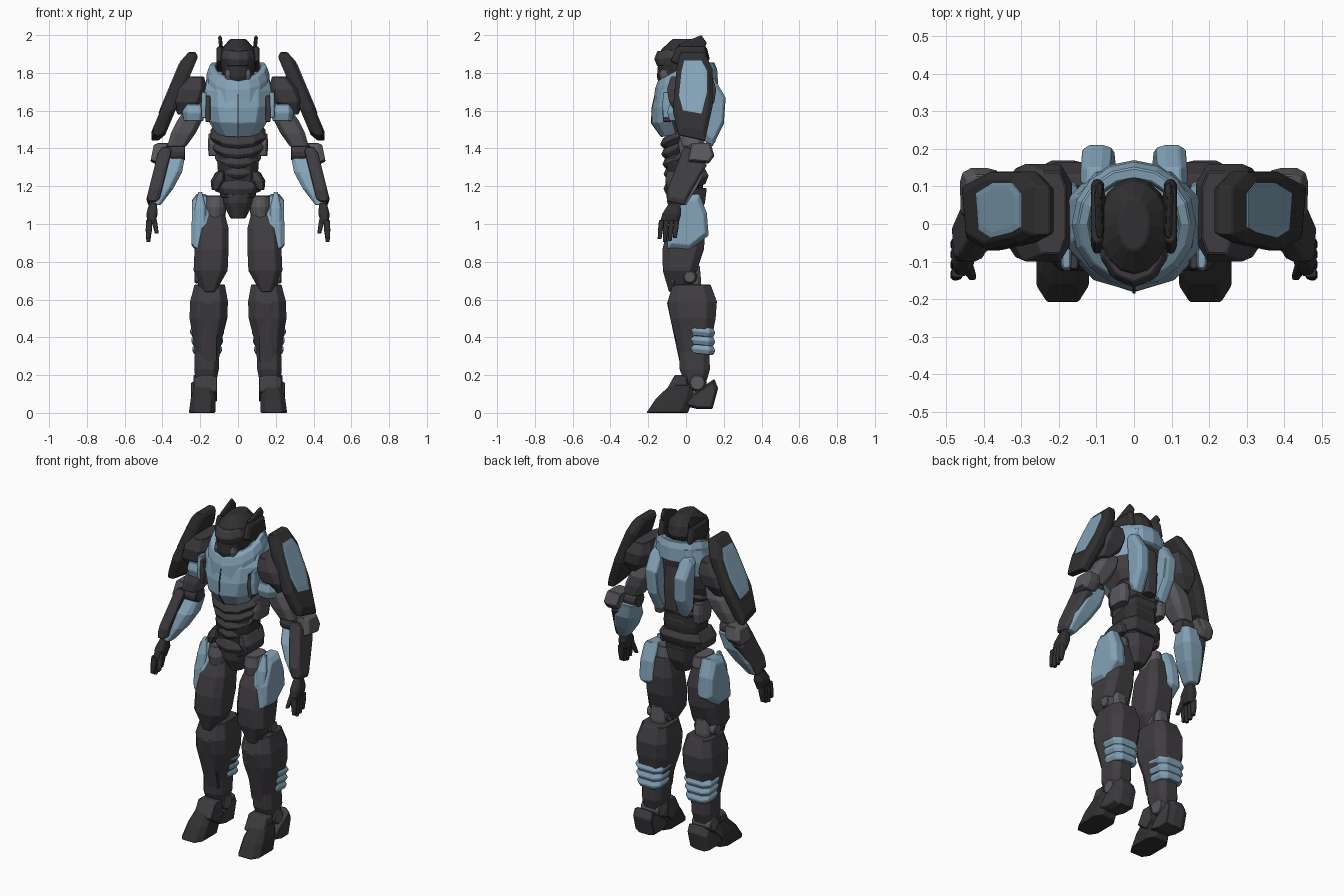
import bpy
import bmesh
import math
from mathutils import Vector

default_cube = bpy.data.objects.get("Cube")
if default_cube:
    bpy.data.objects.remove(default_cube, do_unlink=True)


def make_material(name, *colour):
    material = bpy.data.materials.new(name)
    material.use_nodes = True
    material.diffuse_color = (*colour, 1)
    shader = material.node_tree.nodes["Principled BSDF"]
    shader.inputs["Base Color"].default_value = (*colour, 1)
    return material


CHARCOAL = make_material("charcoal armour", .05, .046, .052)
BLACK = make_material("black armour", .03, .03, .032)
GREY = make_material("grey joints", .1, .1, .11)
BLUE = make_material("steel blue armour", .23, .37, .48)


def symmetric(right_half):
    """Close a cross-section by mirroring its right half, front to back."""
    left_half = [(-u, v) for u, v in reversed(right_half) if u]
    return right_half + left_half


# Unit cross-sections: chamfered box, pointed front, circle, sliver along the front ridge
BOX = symmetric([(.6, -1), (1, -.6), (1, .6), (.6, 1)])
PROW = symmetric([(0, -1), (.6, -.8), (1, -.3), (1, .5), (.6, 1)])
ROUND = [(math.sin(math.tau * i / 16), math.cos(math.tau * i / 16)) for i in range(16)]
RIDGE = symmetric([(.02, -1.02), (.02, -.9)])


def skin(name, material, rings, mirror=True, backing=None, rule=None, bevel=.004):
    """Bridge equal rings of points, cap both ends, optionally mirror across x."""
    bm = bmesh.new()
    loops = [[bm.verts.new(point) for point in ring] for ring in rings]
    for low, high in zip(loops, loops[1:]):
        for i in range(len(low)):
            bm.faces.new((low[i - 1], low[i], high[i], high[i - 1]))
    bm.faces.new(loops[0])
    bm.faces.new(loops[-1])
    bmesh.ops.recalc_face_normals(bm, faces=bm.faces)
    mesh = bpy.data.meshes.new(name)
    mesh.materials.append(material)
    if rule:
        mesh.materials.append(backing)
        for face in bm.faces:
            face.material_index = int(rule(face.calc_center_median(), face.normal))
    bm.to_mesh(mesh)
    bm.free()
    part = bpy.data.objects.new(name, mesh)
    bpy.context.collection.objects.link(part)
    if bevel:
        edge = part.modifiers.new("edge chamfer", "BEVEL")
        edge.width = bevel
        edge.segments = 1
    if mirror:
        other_side = part.modifiers.new("other side", "MIRROR")
        other_side.use_mirror_merge = False


def loft(name, material, bottom, top, sizes, shape=BOX, tilt=0, bow=0, **options):
    """Evenly spaced sections of (half width, half depth); tilt raises the back, bow bends it."""
    rings = []
    for step, (width, depth) in enumerate(sizes):
        along = step / (len(sizes) - 1)
        center = Vector(bottom).lerp(Vector(top), along)
        center.y += bow * math.sin(math.pi * along)
        rings.append([center + Vector((width * u, depth * v, tilt * (center.y + depth * v)))
                      for u, v in shape])
    skin(name, material, rings, **options)


def block(name, material, center, half, **options):
    """Barrel-shaped block, narrower at both ends."""
    width, depth, height = half
    middle, up = Vector(center), Vector((0, 0, height))
    ends = (width * .85, depth * .85)
    loft(name, material, middle - up, middle + up, [ends, (width, depth), ends], **options)


def slab(name, material, outline, inner, outer, lean=0, **options):
    """Side outline of (y, z) points, thickened along x with sloped rims."""
    middle = sum((Vector(point) for point in outline), Vector((0, 0))) / len(outline)
    rings = []
    for along, scale in ((0, .88), (.3, 1), (.75, 1), (1, .8)):
        x = inner + (outer - inner) * along
        offsets = [(Vector(point) - middle) * scale for point in outline]
        rings.append([(x + lean * d.y, middle.x + d.x, middle.y + d.y) for d in offsets])
    skin(name, material, rings, **options)


def disc(name, material, y, z, radius, inner, outer):
    slab(name, material, [(y + radius * u, z + radius * v) for u, v in ROUND], inner, outer)


# Head
block("neck", BLACK, (0, -.01, 1.75), (.09, .09, .07), mirror=False)
loft("helmet", BLACK, (0, -.03, 1.77), (0, 0, 1.98),
     [(.08, .09), (.09, .12), (.1, .14), (.09, .12), (.04, .07)], shape=ROUND, mirror=False)
loft("face_guard", BLACK, (0, -.09, 1.72), (0, -.08, 1.84),
     [(.04, .05), (.07, .07), (.07, .07)], shape=PROW, mirror=False)
block("brow_visor", CHARCOAL, (0, -.06, 1.89), (.09, .11, .04), shape=PROW, tilt=.1, mirror=False)
block("cheek_vent", GREY, (.05, -.1, 1.79), (.02, .04, .03))
slab("helmet_side_rim", BLACK, [(-.08, 1.86), (-.05, 1.94), (.1, 1.94), (.12, 1.85), (.06, 1.8)], .08, .115)
slab("ear_horn", BLACK, [(-.04, 1.95), (.08, 2), (.11, 1.96), (.08, 1.88), (-.01, 1.88)], .08, .1, lean=.1)

# Torso: hollow collar dipping at the throat, chest with a ridge seam, back plates
skin("collar", BLUE, [[(radius * u, radius * v, height + .55 * radius * min(v, .2)) for u, v in ROUND]
                      for radius, height in ((.17, 1.72), (.165, 1.8), (.15, 1.84), (.12, 1.84), (.11, 1.75))],
     mirror=False)


def dark_chest_face(center, normal):
    spine = normal.y > .85 and center.z < 1.72
    flank = abs(normal.x) > .5 and normal.y > -.3 and center.z < 1.62
    return spine or flank


chest = dict(bottom=(0, -.02, 1.48), top=(0, .01, 1.8), bow=-.02, tilt=.15, mirror=False,
             sizes=[(.11, .11), (.16, .155), (.18, .155), (.18, .15), (.15, .13)])
loft("chest_armour", BLUE, shape=PROW, backing=CHARCOAL, rule=dark_chest_face, **chest)
loft("chest_seam", BLACK, shape=RIDGE, bevel=0, **chest)
block("chest_side_vent", CHARCOAL, (.16, -.1, 1.61), (.015, .025, .07))
block("chest_side_plate", BLUE, (.18, -.09, 1.63), (.015, .035, .07))
slab("back_thruster", BLUE, [(.1, 1.78), (.15, 1.77), (.21, 1.67), (.2, 1.53), (.14, 1.41), (.1, 1.44)],
     .055, .135, lean=.05)
block("spine_plate", CHARCOAL, (0, .13, 1.57), (.045, .03, .14), mirror=False)

# Waist: overlapping chevron bands narrowing downward
block("waist_core", BLACK, (0, 0, 1.32), (.11, .1, .18), mirror=False)
for band in range(4):
    block("belly_band", CHARCOAL, (0, -.01, 1.31 + band * .055), (.11 + band * .013, .11 + band * .006, .03),
          shape=PROW, tilt=.4, mirror=False)
block("side_rib", GREY, (.13, .03, 1.42), (.03, .07, .06))
block("belt", CHARCOAL, (0, 0, 1.22), (.14, .12, .04), shape=PROW, tilt=.3, mirror=False)
loft("belt_hip_block", CHARCOAL, (.12, -.02, 1.18), (.09, -.02, 1.28), [(.02, .08), (.04, .09), (.02, .08)])
loft("pelvis", CHARCOAL, (0, 0, 1.03), (0, 0, 1.19), [(.04, .06), (.08, .1), (.1, .11)],
     shape=PROW, mirror=False)

# Legs
block("hip_joint", GREY, (.12, 0, 1.09), (.06, .08, .06), shape=ROUND)
loft("thigh", CHARCOAL, (.15, -.05, .64), (.13, .02, 1.09),
     [(.03, .04), (.09, .09), (.09, .11), (.085, .1), (.05, .06)])
slab("thigh_front_plate", CHARCOAL, [(-.1, .7), (-.06, .64), (-.03, .9), (-.06, 1), (-.11, .9)],
     .09, .2, lean=-.1)
slab("outer_thigh_plate", BLUE, [(-.1, .87), (.02, .86), (.12, .94), (.11, 1.06), (.07, 1.16),
                                 (-.03, 1.15), (-.09, 1)], .15, .245, lean=-.02)
loft("hip_fin", BLUE, (.2, -.06, 1), (.2, -.03, 1.17), [(.03, .03), (.03, .03), (.01, .01)])
disc("knee_pivot", GREY, .02, .72, .04, .09, .23)
block("knee_link", GREY, (.15, .03, .7), (.05, .05, .08))
loft("shin", CHARCOAL, (.17, .05, .14), (.15, .03, .68),
     [(.05, .05), (.065, .08), (.065, .08), (.08, .1), (.1, .12), (.1, .13), (.08, .1)])
slab("shin_ridge", CHARCOAL, [(-.07, .68), (-.1, .58), (-.03, .25), (0, .25), (0, .66)], .11, .2)
for band in range(3):
    block("calf_band", BLUE, (.163, .08, .345 + band * .047), (.08 + band * .006, .075, .025), tilt=-.1)
disc("ankle_pivot", GREY, .06, .16, .05, .11, .235)
loft("foot", BLACK, (.19, -.1, 0), (.18, -.02, .15), [(.07, .11), (.065, .1), (.05, .06)])
slab("instep_guard", CHARCOAL, [(-.11, .11), (-.06, .2), (.01, .2), (.03, .1), (-.03, .05)], .11, .23)
slab("heel", CHARCOAL, [(-.02, .04), (.06, .02), (.14, .02), (.17, .13), (.15, .18), (.03, .1)], .12, .25)

# Arms
loft("shoulder_guard", CHARCOAL, (.29, .03, 1.58), (.22, .03, 1.78),
     [(.03, .08), (.08, .12), (.08, .13), (.04, .11)])
block("armpit_plate", BLUE, (.235, -.01, 1.59), (.06, .09, .045))
loft("upper_arm", GREY, (.325, .03, 1.41), (.22, .03, 1.62), [(.05, .05), (.065, .07), (.065, .08), (.05, .06)])
disc("elbow_pivot", CHARCOAL, .04, 1.38, .05, .28, .38)
loft("forearm", BLUE, (.44, -.04, 1.1), (.33, .06, 1.36), [(.03, .04), (.06, .06), (.07, .07), (.05, .05)])
slab("forearm_guard", CHARCOAL, [(-.01, 1.41), (.05, 1.39), (.11, 1.31), (-.01, 1.1), (-.1, 1.12),
                                 (-.1, 1.18)], .385, .455, lean=-.25)
slab("elbow_guard", GREY, [(.01, 1.33), (.12, 1.32), (.15, 1.36), (.13, 1.43), (.03, 1.43)],
     .36, .455, lean=-.2)

# Hands
loft("palm", BLACK, (.46, -.09, 1), (.45, -.06, 1.11), [(.02, .05), (.03, .05), (.02, .03)])
for finger in range(4):
    knuckle = Vector((.47, -.13 + finger * .027, 1.02))
    curl = Vector((.005, -.01, -.12 + .015 * abs(finger - 1.3)))
    loft("finger", BLACK, knuckle + curl, knuckle, [(.01, .01), (.016, .013), (.016, .013)], bevel=.002)
loft("thumb", BLACK, (.43, -.14, .95), (.45, -.1, 1.05), [(.01, .01), (.014, .014), (.014, .02)], bevel=.002)

# Shoulder shields, each with a smaller copy of its outline inlaid
shield = [(-.03, 1.91), (.1, 1.91), (.14, 1.82), (.14, 1.62), (.1, 1.44), (-.04, 1.47), (-.07, 1.6), (-.05, 1.82)]
inlay = [(.04 + .7 * (y - .04), 1.74 + .6 * (z - 1.7)) for y, z in shield]
block("shield_bracket", GREY, (.29, .03, 1.68), (.04, .04, .04))
slab("shoulder_shield", BLACK, shield, .29, .37, lean=-.42)
slab("shield_panel", BLUE, inlay, .349, .359, lean=-.42, bevel=0)
